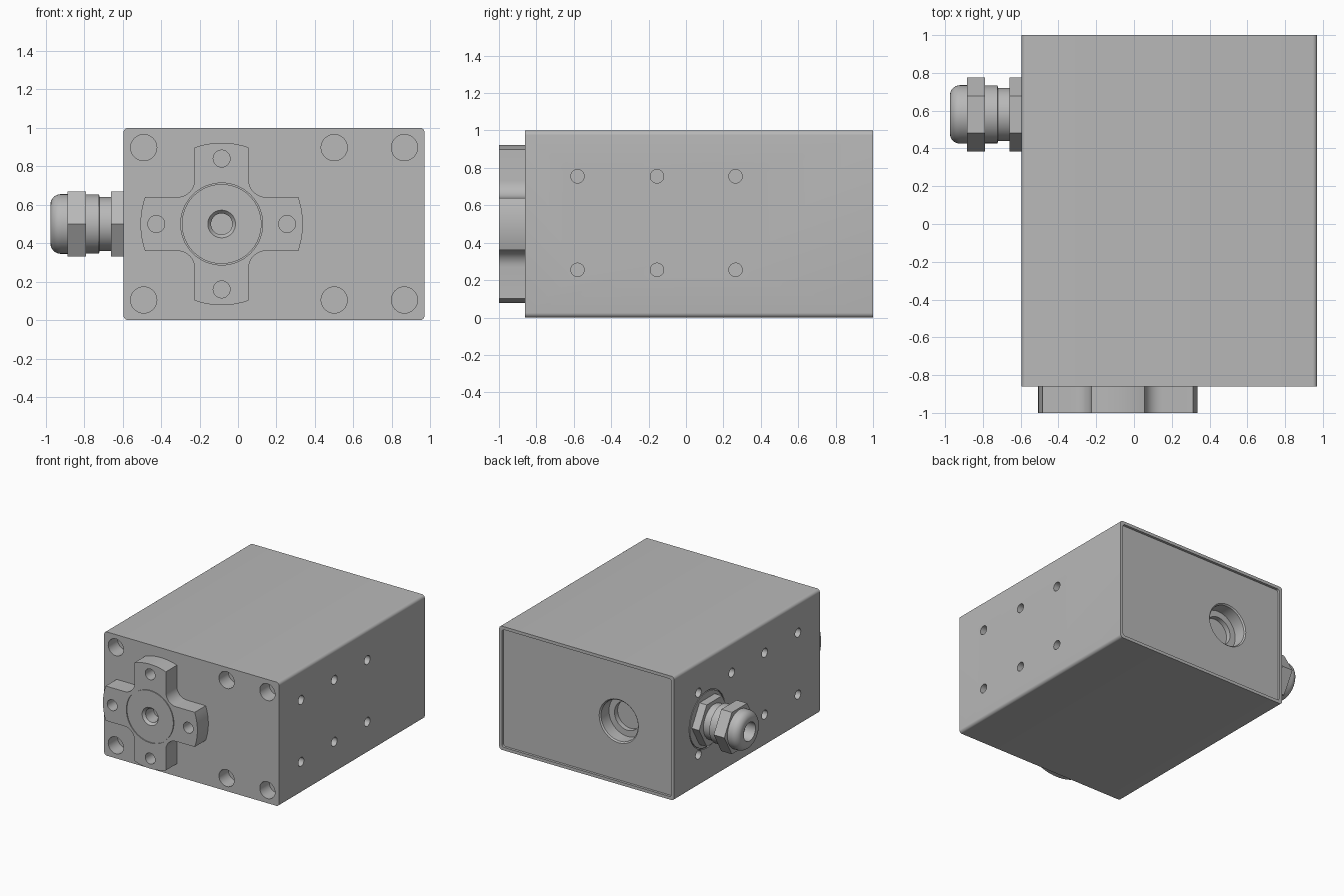
import bpy, bmesh
from math import sin, cos, pi, asin, radians
from mathutils import Vector

if "Cube" in bpy.data.objects:
    bpy.data.objects.remove(bpy.data.objects["Cube"])

grey = bpy.data.materials.new("metal grey")
grey.use_nodes = True
grey.diffuse_color = (0.48, 0.48, 0.48, 1)
grey.node_tree.nodes["Principled BSDF"].inputs["Base Color"].default_value = (0.48, 0.48, 0.48, 1)

X, Y, Z = Vector((1, 0, 0)), Vector((0, 1, 0)), Vector((0, 0, 1))


def finish(bm, name):
    bmesh.ops.recalc_face_normals(bm, faces=bm.faces)
    mesh = bpy.data.meshes.new(name)
    bm.to_mesh(mesh)
    bm.free()
    mesh.materials.append(grey)
    ob = bpy.data.objects.new(name, mesh)
    bpy.context.collection.objects.link(ob)
    return ob


def lathe(bm, profile, origin, axis, sides=40, closed=False):
    """Turn (radius, distance) points about an axis; closed makes a ring."""
    u = Y if abs(axis.x) > 0.5 else X
    rings = []
    for r, t in profile:
        rings.append([bm.verts.new(Vector(origin) + axis * t
                      + (u * cos(k * 2 * pi / sides) + Z * sin(k * 2 * pi / sides)) * r)
                      for k in range(sides)])
    pairs = list(zip(rings, rings[1:]))
    if closed:
        pairs.append((rings[-1], rings[0]))
    else:
        bm.faces.new(rings[0])
        bm.faces.new(rings[-1])
    for a, b in pairs:
        for k in range(sides):
            n = (k + 1) % sides
            bm.faces.new((a[k], a[n], b[n], b[k]))


def prism(bm, outline, y0, y1):
    """Extrude an (x, z) outline from y0 to y1."""
    a = [bm.verts.new((x, y0, z)) for x, z in outline]
    b = [bm.verts.new((x, y1, z)) for x, z in outline]
    bm.faces.new(a)
    bm.faces.new(b)
    for k in range(len(a)):
        n = (k + 1) % len(a)
        bm.faces.new((a[k], a[n], b[n], b[k]))


def rounded_rect(x0, x1, z0, z1, r, steps=6):
    corners = [(x1 - r, z1 - r), (x0 + r, z1 - r), (x0 + r, z0 + r), (x1 - r, z0 + r)]
    return [(cx + r * cos((q + s / steps) * pi / 2), cz + r * sin((q + s / steps) * pi / 2))
            for q, (cx, cz) in enumerate(corners) for s in range(steps + 1)]


def cut(ob, build):
    """Subtract the shapes made by build(bm) from an object."""
    bm = bmesh.new()
    build(bm)
    tool = finish(bm, "cutter")
    tool.hide_render = True
    mod = ob.modifiers.new("cut", "BOOLEAN")
    mod.operation, mod.solver, mod.object = "DIFFERENCE", "EXACT", tool
    bpy.context.view_layer.objects.active = ob
    bpy.ops.object.modifier_apply(modifier="cut")
    bpy.data.objects.remove(tool)


def smooth(ob):
    bpy.ops.object.select_all(action="DESELECT")
    ob.select_set(True)
    bpy.context.view_layer.objects.active = ob
    bpy.ops.object.shade_smooth_by_angle(angle=radians(28))


LEFT, RIGHT, FRONT, BACK = 0.97, -0.595, -0.86, 1.0
CX, CZ = -0.085, 0.5          # output axis
GY = 0.58                     # cable gland axis

# Housing
bm = bmesh.new()
prism(bm, rounded_rect(RIGHT, LEFT, 0, 1, 0.025), FRONT, BACK)
housing = finish(bm, "housing")


def housing_cuts(bm):
    # recessed rear panel
    prism(bm, rounded_rect(RIGHT + 0.025, LEFT - 0.025, 0.025, 0.975, 0.02), BACK - 0.02, BACK + 0.1)
    # front mounting holes
    for x in (-0.49, 0.5, 0.865):
        for z in (0.105, 0.897):
            lathe(bm, [(0.068, -0.1), (0.068, 0.12)], (x, FRONT, z), Y)
    # side mounting holes, one extra row beside the gland
    for z in (0.255, 0.755):
        for y in (-0.58, -0.155, 0.265, 0.69):
            lathe(bm, [(0.036, -0.1), (0.036, 0.1)], (RIGHT, y, z), X, 24)
            if y < 0.5:
                lathe(bm, [(0.036, -0.1), (0.036, 0.1)], (LEFT, y, z), X, 24)
    # ring groove around the gland
    lathe(bm, [(0.222, -0.1), (0.222, 0.008), (0.23, 0.008), (0.23, -0.1)],
          (RIGHT, GY, CZ), X, 48, True)


cut(housing, housing_cuts)


# Stepped rear bore
def rear_bore(bm):
    lathe(bm, [(0.175, 0.1), (0.175, -0.02), (0.165, -0.03), (0.165, -0.13),
               (0.115, -0.13), (0.115, -0.17)], (CX, BACK, CZ), Y, 48)


cut(housing, rear_bore)
smooth(housing)

# Cross-shaped output flange
bm = bmesh.new()
R, W, C = 0.422, 0.14, 0.23
tip = asin(W / R)
arm = [(R * cos(a), R * sin(a)) for a in (tip * (k / 5 - 1) for k in range(11))]
arm += [(C - (C - W) * sin(a), C - (C - W) * cos(a)) for a in (k * pi / 16 for k in range(9))]
outline = []
for q in range(4):
    c, s = (1, 0, -1, 0)[q], (0, 1, 0, -1)[q]
    outline += [(CX + x * c - z * s, CZ + x * s + z * c) for x, z in arm]
prism(bm, outline, -1, FRONT)
flange = finish(bm, "output_flange")


def flange_cuts(bm):
    for dx, dz in ((1, 0), (-1, 0), (0, 1), (0, -1)):
        lathe(bm, [(0.044, -0.1), (0.044, 0.1)], (CX + dx * 0.34, -1, CZ + dz * 0.34), Y, 28)
    # centre bore with countersink
    lathe(bm, [(0.072, -0.1), (0.072, 0), (0.055, 0.02), (0.055, 0.12)], (CX, -1, CZ), Y)
    # shaft seam
    lathe(bm, [(0.207, -0.1), (0.207, 0.008), (0.213, 0.008), (0.213, -0.1)],
          (CX, -1, CZ), Y, 64, True)


cut(flange, flange_cuts)
smooth(flange)

# Cable gland: two hexagon nuts, turned sleeve, domed cap with cable hole
for name, x0, x1 in (("gland_base_nut", -0.59, -0.66), ("gland_cap_nut", -0.79, -0.885)):
    bm = bmesh.new()
    lathe(bm, [(0.08, x0), (0.195, x0), (0.195, x1), (0.08, x1)], (0, GY, CZ), X, 6, True)
    smooth(finish(bm, name))

bm = bmesh.new()
lathe(bm, [(0.08, -0.65), (0.14, -0.65), (0.14, -0.72), (0.153, -0.722),
           (0.153, -0.80), (0.08, -0.80)], (0, GY, CZ), X, 48, True)
smooth(finish(bm, "gland_sleeve"))

bm = bmesh.new()
dome = [(0.1 + 0.055 * cos(k * pi / 16), -0.92 - 0.055 * sin(k * pi / 16)) for k in range(9)]
lathe(bm, [(0.01, -0.87), (0.155, -0.87)] + dome + [(0.075, -0.975), (0.075, -0.88), (0.01, -0.88)],
      (0, GY, CZ), X, 48)
smooth(finish(bm, "gland_cap"))
